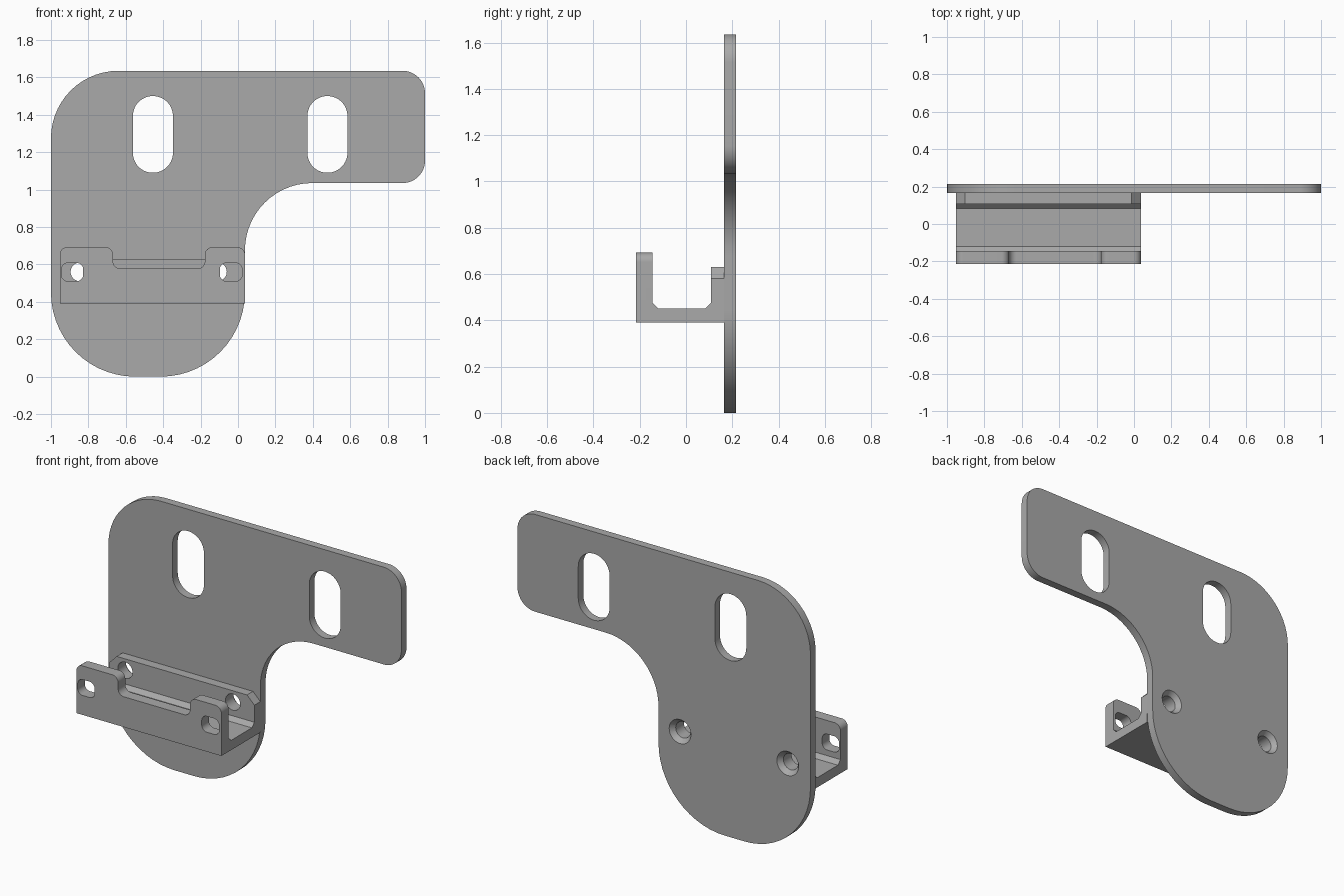
import bpy
import bmesh
import math
from mathutils import Vector

cube = bpy.data.objects.get("Cube")
if cube:
    bpy.data.objects.remove(cube, do_unlink=True)

# Single grey finish
grey = bpy.data.materials.new("plain grey")
grey.use_nodes = True
GREY = (0.4, 0.4, 0.4, 1)
grey.diffuse_color = GREY
grey.node_tree.nodes["Principled BSDF"].inputs["Base Color"].default_value = GREY


def rounded(corners, steps=14):
    """Turn (u, v, radius) corners into an outline with arcs."""
    points = []
    for i, (u, v, r) in enumerate(corners):
        p = Vector((u, v))
        if r == 0:
            points.append(p)
            continue
        a = (Vector(corners[i - 1][:2]) - p).normalized()
        b = (Vector(corners[(i + 1) % len(corners)][:2]) - p).normalized()
        half = a.angle(b) / 2
        centre = p + (a + b).normalized() * r / math.sin(half)
        start = p + a * r / math.tan(half) - centre
        end = p + b * r / math.tan(half) - centre
        first = math.atan2(start.y, start.x)
        turn = math.atan2(start.x * end.y - start.y * end.x, start.dot(end))
        for k in range(steps + 1):
            t = first + turn * k / steps
            points.append(centre + Vector((math.cos(t), math.sin(t))) * r)
    return points


def make_object(name, bm):
    bmesh.ops.recalc_face_normals(bm, faces=bm.faces)
    mesh = bpy.data.meshes.new(name)
    bm.to_mesh(mesh)
    bm.free()
    mesh.materials.append(grey)
    obj = bpy.data.objects.new(name, mesh)
    bpy.context.collection.objects.link(obj)
    return obj


def loft(name, sections):
    """Solid between two matching rings of 3D points."""
    bm = bmesh.new()
    near, far = [[bm.verts.new(p) for p in ring] for ring in sections]
    bm.faces.new(near)
    bm.faces.new(far)
    for i in range(len(near)):
        bm.faces.new((near[i - 1], near[i], far[i], far[i - 1]))
    return make_object(name, bm)


def prism_y(name, corners, y0, y1):
    outline = rounded(corners)
    return loft(name, [[(u, y, v) for u, v in outline] for y in (y0, y1)])


def box_corners(x0, x1, z0, z1, r):
    return [(x0, z0, r), (x1, z0, r), (x1, z1, r), (x0, z1, r)]


def cone_y(name, x, z, r0, r1, y0, y1, sides=40):
    ring = [(math.cos(math.tau * k / sides), math.sin(math.tau * k / sides))
            for k in range(sides)]
    return loft(name, [[(x + c * r, y, z + s * r) for c, s in ring]
                       for r, y in ((r0, y0), (r1, y1))])


def combine(target, other, operation):
    """Apply a boolean and discard the helper."""
    other.hide_render = True
    mod = target.modifiers.new("boolean", 'BOOLEAN')
    mod.operation = operation
    mod.solver = 'EXACT'
    mod.object = other
    bpy.context.view_layer.objects.active = target
    bpy.ops.object.modifier_apply(modifier=mod.name)
    bpy.data.objects.remove(other, do_unlink=True)


PLATE_FRONT, PLATE_BACK = 0.165, 0.215
LEFT_END, RIGHT_END = -0.953, 0.037
BASE = 0.39
SCREW_Z = 0.56

# Mounting plate with side tab
plate = prism_y("mounting_plate", [
    (-1, 0, 0.45), (0.037, 0, 0.45), (0.037, 1.035, 0.36),
    (1, 1.035, 0.12), (1, 1.635, 0.12), (-1, 1.635, 0.36),
], PLATE_FRONT, PLATE_BACK)

# Upright adjustment slots
for x in (-0.455, 0.478):
    slot = prism_y("slot_cutter", box_corners(x - 0.107, x + 0.107, 1.09, 1.5, 0.1065),
                   0, 0.4)
    combine(plate, slot, 'DIFFERENCE')

# Channel floor and rear wall
profile = [(-0.145, BASE), (PLATE_FRONT, BASE), (PLATE_FRONT, 0.63), (0.107, 0.63),
           (0.107, 0.475), (0.082, 0.45), (-0.12, 0.45), (-0.145, 0.475)]
bracket = loft("channel_bracket", [[(x, y, z) for y, z in profile]
                                   for x in (LEFT_END, RIGHT_END)])

# Chamfered ends on top of the rear wall
bm = bmesh.new()
bm.from_mesh(bracket.data)
ends = [e for e in bm.edges if all(v.co.z > 0.62 for v in e.verts)
        and abs(e.verts[0].co.x - e.verts[1].co.x) < 0.01]
bmesh.ops.bevel(bm, geom=ends, offset=0.05, segments=1, affect='EDGES')
bm.to_mesh(bracket.data)
bm.free()

# Front wall with a lowered middle
R = 0.04
front_wall = prism_y("front_wall", [
    (LEFT_END, BASE, 0), (RIGHT_END, BASE, 0), (RIGHT_END, 0.692, R),
    (-0.177, 0.692, R), (-0.177, 0.577, R), (-0.668, 0.577, R),
    (-0.668, 0.692, R), (LEFT_END, 0.692, R),
], -0.215, -0.145)
combine(bracket, front_wall, 'UNION')

# Rounded access windows in the front wall
for x0, x1 in ((-0.944, -0.828), (-0.097, 0.022)):
    window = prism_y("window_cutter", box_corners(x0, x1, 0.51, 0.608, 0.035), -0.3, -0.05)
    combine(bracket, window, 'DIFFERENCE')

# Screw holes through both parts, countersunk at the back
for x in (-0.845, -0.11):
    for part in (bracket, plate):
        hole = cone_y("hole_cutter", x, SCREW_Z, 0.05, 0.05, 0, 0.4)
        combine(part, hole, 'DIFFERENCE')
    sink = cone_y("countersink_cutter", x, SCREW_Z, 0.045, 0.08, 0.18, 0.222)
    combine(plate, sink, 'DIFFERENCE')

# Smooth the arcs, keep the edges crisp
for obj in (plate, bracket):
    bpy.ops.object.select_all(action='DESELECT')
    obj.select_set(True)
    bpy.context.view_layer.objects.active = obj
    bpy.ops.object.shade_smooth_by_angle(angle=math.radians(30))
